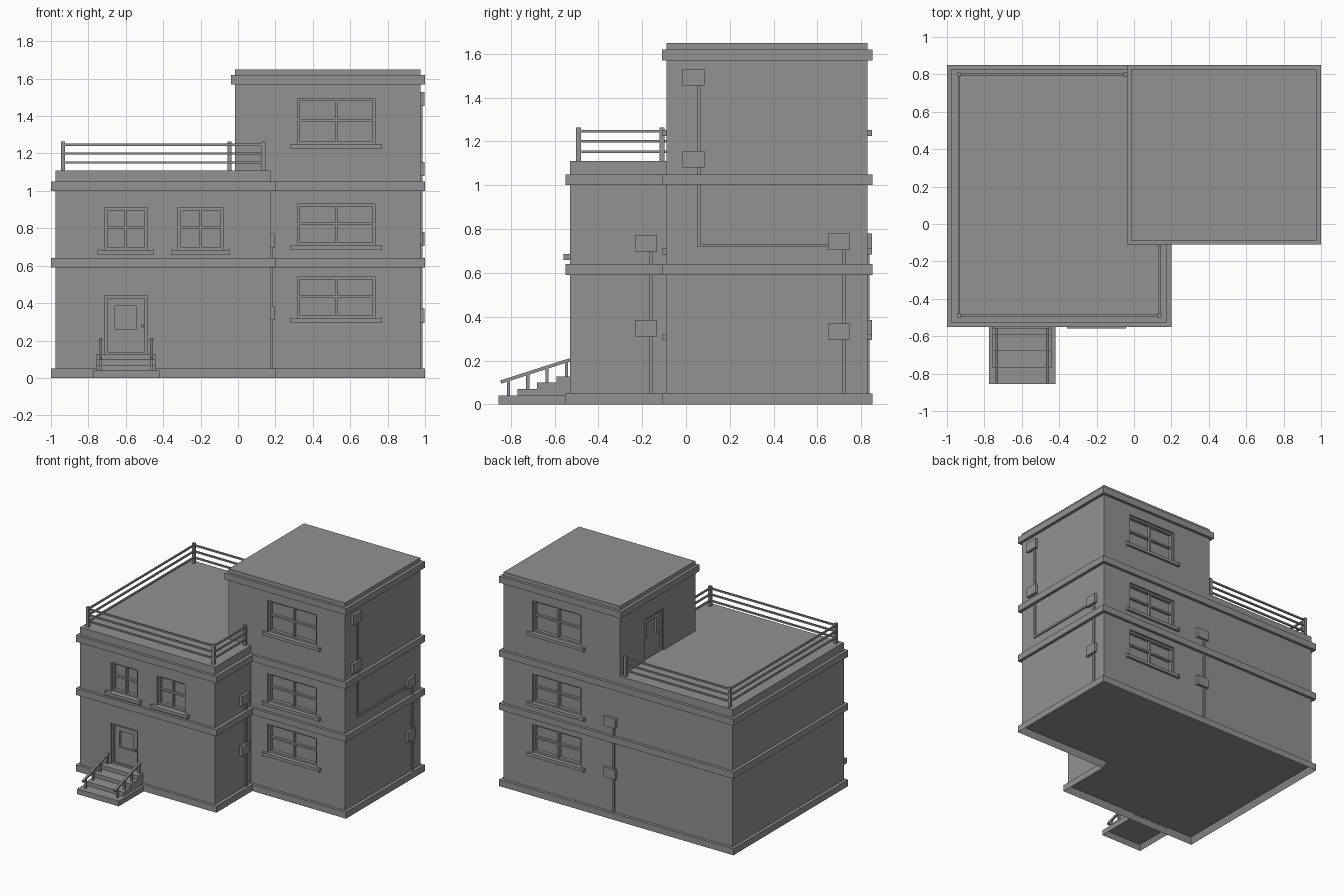
import bpy
import bmesh
from mathutils import Vector

cube = bpy.data.objects.get("Cube")
if cube:
    bpy.data.objects.remove(cube, do_unlink=True)

grey = bpy.data.materials.new("plain_grey")
grey.use_nodes = True
colour = (0.287, 0.287, 0.287, 1)
grey.diffuse_color = colour
grey.node_tree.nodes["Principled BSDF"].inputs["Base Color"].default_value = colour


def finish(name, bm):
    bmesh.ops.recalc_face_normals(bm, faces=bm.faces[:])
    mesh = bpy.data.meshes.new(name)
    bm.to_mesh(mesh)
    bm.free()
    mesh.materials.append(grey)
    obj = bpy.data.objects.new(name, mesh)
    bpy.context.scene.collection.objects.link(obj)
    return obj


def boxes(name, spans):
    """One object from several boxes, each (x0, x1, y0, y1, z0, z1)."""
    bm = bmesh.new()
    for s in spans:
        lo, hi = Vector(s[0::2]), Vector(s[1::2])
        verts = bmesh.ops.create_cube(bm, size=1)["verts"]
        for v in verts:
            v.co = Vector(a + (b - a) * (t + 0.5) for a, b, t in zip(lo, hi, v.co))
    return finish(name, bm)


def prism(name, outline, z0, z1, hollow=0):
    """Upright prism; hollow sinks its underside, leaving a thin rim."""
    bm = bmesh.new()
    base = bm.faces.new([bm.verts.new((x, y, z0)) for x, y in outline])
    top = [bm.verts.new((x, y, z1)) for x, y in outline]
    bm.faces.new(top)
    low = base.verts[:]
    for i in range(len(top)):
        bm.faces.new((low[i - 1], low[i], top[i], top[i - 1]))
    bmesh.ops.recalc_face_normals(bm, faces=bm.faces[:])
    if hollow:
        bmesh.ops.inset_region(bm, faces=[base], thickness=0.022, use_even_offset=True)
        for v in base.verts:
            v.co.z += hollow
    return finish(name, bm)


def on_wall(wall, u0, u1, d0, d1, z0, z1):
    """Box on a wall: u runs along it, d is the distance outwards."""
    axis, face, sign = wall
    a, b = sorted((face + sign * d0, face + sign * d1))
    return (u0, u1, a, b, z0, z1) if axis == "y" else (a, b, u0, u1, z0, z1)


WING_FRONT = ("y", -0.53, -1)
TOWER_FRONT = ("y", -0.09, -1)
BACK = ("y", 0.828, 1)
TOWER_LEFT = ("x", 0.977, 1)
WING_LEFT = ("x", 0.175, 1)
TOWER_RIGHT = ("x", -0.016, -1)
DEPTH = 0.04
cuts = []


def l_shape(x0, x1, x2, y0, y1, y2):
    return [(x0, y0), (x1, y0), (x1, y1), (x2, y1), (x2, y2), (x0, y2)]


def rim(wall, u0, u1, d0, d1, z0, z1, t):
    """Four bars around a rectangle."""
    return [on_wall(wall, u0, u0 + t, d0, d1, z0, z1),
            on_wall(wall, u1 - t, u1, d0, d1, z0, z1),
            on_wall(wall, u0 + t, u1 - t, d0, d1, z1 - t, z1),
            on_wall(wall, u0 + t, u1 - t, d0, d1, z0, z0 + t)]


def window(name, wall, u0, u1, z0, z1, sill_out):
    cuts.append(on_wall(wall, u0, u1, -DEPTH, 0.05, z0, z1))
    mid, bar_z, t = (u0 + u1) / 2, z0 + (z1 - z0) * 0.52, 0.007
    back, front = -DEPTH - 0.002, -0.015
    boxes(name + "_frame", rim(wall, u0, u1, back, front, z0, z1, 0.014) + [
        on_wall(wall, mid - t, mid + t, back, front - 0.004, z0 + 0.01, z1 - 0.01),
        on_wall(wall, u0 + 0.01, u1 - 0.01, back, front - 0.006, bar_z - t, bar_z + t)])
    # Sill with slightly larger end blocks
    s0, s1 = u0 - 0.037, u1 + 0.037
    boxes(name + "_sill", [on_wall(wall, s0, s1, -0.01, sill_out, z0 - 0.024, z0)] + [
        on_wall(wall, e, e + 0.01, -0.01, sill_out + 0.002, z0 - 0.026, z0 + 0.002)
        for e in (s0, s1 - 0.01)])


def door(name, wall, u0, u1, z0, z1, knob_u):
    cuts.append(on_wall(wall, u0, u1, -DEPTH, 0.05, z0, z1))
    back = -DEPTH - 0.002
    boxes(name + "_frame", rim(wall, u0, u1, back, -0.012, z0, z1, 0.014))
    # Door leaf with a sunken pane
    a, b, c, d = u0 + 0.014, u1 - 0.014, z0 + 0.01, z1 - 0.014
    p, q, r, s = u0 + 0.055, u1 - 0.055, z1 - 0.18, z1 - 0.055
    boxes(name + "_leaf", [
        on_wall(wall, a, p, back, -0.025, c, d),
        on_wall(wall, q, b, back, -0.025, c, d),
        on_wall(wall, p, q, back, -0.025, s, d),
        on_wall(wall, p, q, back, -0.025, c, r)])
    boxes(name + "_knob", [
        on_wall(wall, knob_u - 0.006, knob_u + 0.006, -0.03, -0.005, z0 + 0.145, z0 + 0.16)])


def utility_box(name, wall, u0, z0):
    boxes(name, [on_wall(wall, u0, u0 + 0.1, -0.005, 0.021, z0, z0 + 0.075)])


def bar(name, p, q, size):
    """Square bar between two points."""
    p, q = Vector(p), Vector(q)
    bm = bmesh.new()
    bmesh.ops.create_cube(bm, size=1)
    length = (q - p).length
    turn = (q - p).to_track_quat("Z", "Y")
    for v in bm.verts:
        v.co = turn @ Vector((v.co.x * size, v.co.y * size, v.co.z * length)) + (p + q) / 2
    return finish(name, bm)


# Walls
lower_walls = prism("lower_walls", l_shape(-0.977, 0.175, 0.977, -0.53, -0.09, 0.828), 0.048, 1.04)
tower_walls = boxes("tower_walls", [(-0.016, 0.977, -0.09, 0.828, 1.04, 1.6)])

# Bands around the floors, the lowest open underneath, and the roofs
for name, z0, z1, hollow in (("base_band", 0, 0.05, 0.046), ("middle_band", 0.59, 0.64, 0),
                             ("upper_band", 1.0, 1.05, 0)):
    prism(name, l_shape(-1, 0.2, 1, -0.55, -0.11, 0.85), z0, z1, hollow)
prism("terrace_roof", [(-0.977, -0.53), (0.175, -0.53), (0.175, -0.09),
                       (-0.016, -0.09), (-0.016, 0.828), (-0.977, 0.828)], 1.04, 1.11)
boxes("tower_band", [(-0.038, 1, -0.11, 0.85, 1.57, 1.62)])
boxes("tower_roof", [(-0.016, 0.977, -0.09, 0.828, 1.61, 1.65)])

# Windows
for floor, z0, z1 in (("ground", 0.32, 0.54), ("middle", 0.71, 0.93), ("top", 1.25, 1.495)):
    window(floor + "_front_window", TOWER_FRONT, 0.317, 0.733, z0, z1, 0.018)
    window(floor + "_back_window", BACK, 0.317, 0.733, z0, z1, 0.018)
window("wing_right_window", WING_FRONT, -0.713, -0.486, 0.685, 0.91, 0.028)
window("wing_left_window", WING_FRONT, -0.32, -0.08, 0.685, 0.91, 0.028)

# Doors
door("front_door", WING_FRONT, -0.713, -0.487, 0.125, 0.44, -0.512)
door("terrace_door", TOWER_RIGHT, 0.295, 0.52, 1.11, 1.43, 0.32)

# Cut the openings into the walls
cutter = boxes("opening_cutter", cuts)
cutter.hide_render = True
cutter.hide_set(True)
for walls in (lower_walls, tower_walls):
    mod = walls.modifiers.new("openings", "BOOLEAN")
    mod.operation = "DIFFERENCE"
    mod.solver = "EXACT"
    mod.object = cutter

# Front steps, the lowest open underneath
prism("bottom_step", [(-0.775, -0.855), (-0.42, -0.855), (-0.42, -0.55), (-0.775, -0.55)],
      0, 0.04, 0.035)
boxes("upper_steps", [(-0.757, -0.44, -0.77 + 0.09 * i, -0.53, 0.038, 0.07 + 0.029 * i)
                      for i in range(3)])

# Stair handrails
for side, x in (("right", -0.734), ("left", -0.463)):
    bar(side + "_handrail", (x, -0.845, 0.102), (x, -0.53, 0.203), 0.015)
    for i in range(4):
        y = -0.81 + 0.088 * i
        boxes(f"{side}_handrail_post_{i + 1}", [
            (x - 0.007, x + 0.007, y - 0.007, y + 0.007, 0.036 + 0.029 * i, 0.112 + 0.029 * i)])

# Terrace railing
corners = [(-0.046, 0.8), (-0.936, 0.8), (-0.936, -0.49), (0.137, -0.49), (0.137, -0.11)]
for i, (x, y) in enumerate(corners):
    boxes(f"railing_post_{i + 1}", [(x - 0.011, x + 0.011, y - 0.011, y + 0.011, 1.1, 1.263)])
for i, (p, q) in enumerate(zip(corners, corners[1:])):
    for j, z in enumerate((1.152, 1.2, 1.247)):
        bar(f"railing_bar_{i + 1}_{j + 1}", (*p, z), (*q, z), 0.012)

# Utility boxes and conduits
for name, wall, spots in (
        ("tower", TOWER_LEFT, ((-0.015, 1.455), (-0.015, 1.08), (0.649, 0.705), (0.649, 0.295))),
        ("wing", WING_LEFT, ((-0.233, 0.697), (-0.233, 0.31))),
        ("back", BACK, ((0.01, 0.705), (0.01, 0.31)))):
    for i, (u, z) in enumerate(spots):
        utility_box(f"{name}_utility_box_{i + 1}", wall, u, z)
boxes("tower_conduit", [
    on_wall(TOWER_LEFT, 0.051, 0.066, -0.005, 0.01, 0.717, 1.46),
    on_wall(TOWER_LEFT, 0.066, 0.65, -0.005, 0.01, 0.717, 0.732),
    on_wall(TOWER_LEFT, 0.713, 0.729, -0.005, 0.01, 0.04, 0.71)])
boxes("wing_conduit", [on_wall(WING_LEFT, -0.167, -0.151, -0.005, 0.01, 0.04, 0.7)])
boxes("back_conduit", [on_wall(BACK, 0.028, 0.044, -0.005, 0.01, 0.04, 0.71)])
